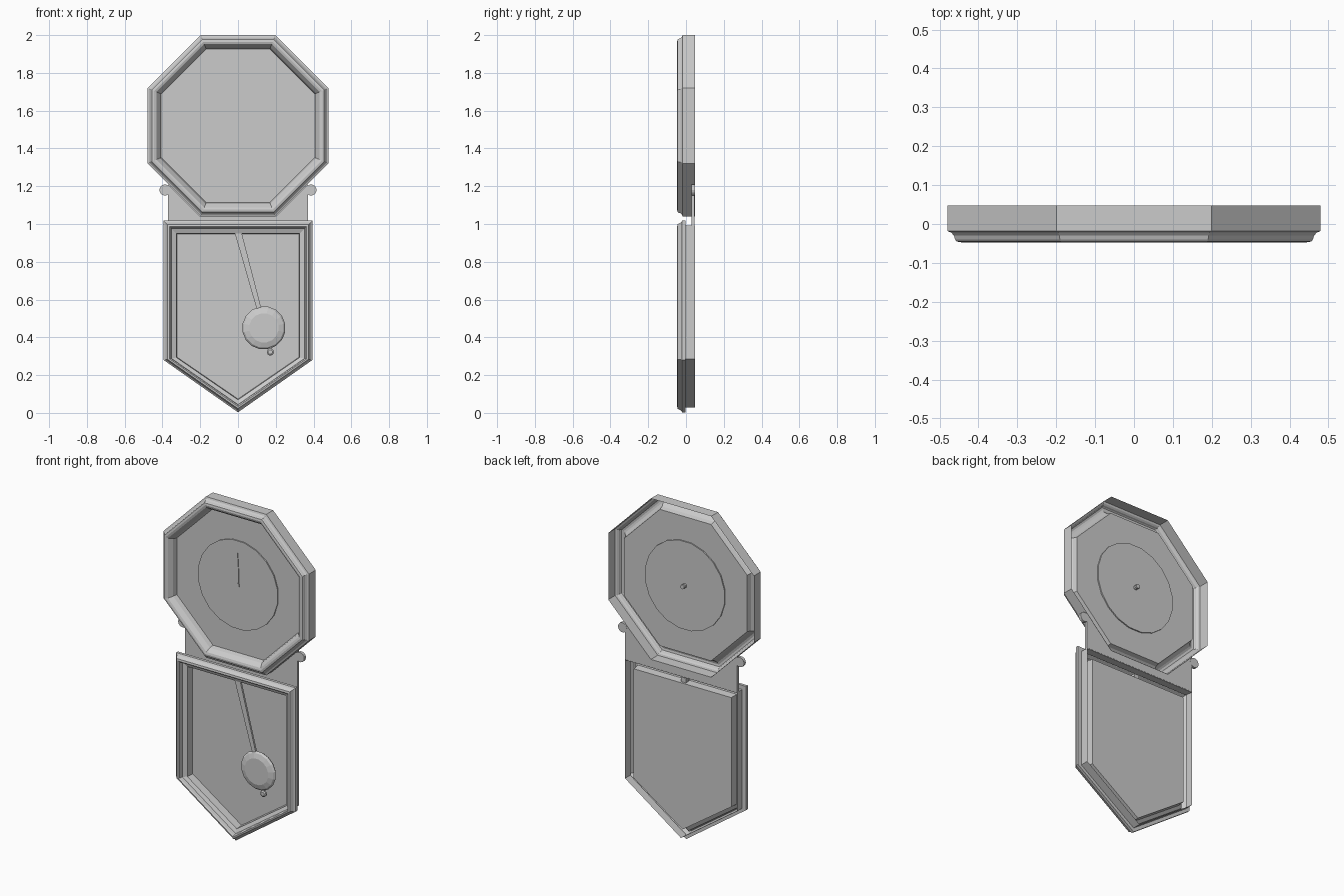
import bpy, bmesh, math
from mathutils import Vector

if "Cube" in bpy.data.objects:
    bpy.data.objects.remove(bpy.data.objects["Cube"])


def loft(name, loops, cap_first=True, cap_last=True, smooth=False):
    """Skin a list of closed rings; optionally cap the ends."""
    bm = bmesh.new()
    rings = [[bm.verts.new(p) for p in loop] for loop in loops]
    n = len(rings[0])
    for a, b in zip(rings, rings[1:]):
        for i in range(n):
            j = (i + 1) % n
            bm.faces.new((a[i], b[i], b[j], a[j]))
    if cap_first:
        bm.faces.new(list(reversed(rings[0])))
    if cap_last:
        bm.faces.new(rings[-1])
    bmesh.ops.recalc_face_normals(bm, faces=bm.faces)
    me = bpy.data.meshes.new(name)
    bm.to_mesh(me)
    bm.free()
    ob = bpy.data.objects.new(name, me)
    bpy.context.collection.objects.link(ob)
    if smooth:
        bpy.context.view_layer.objects.active = ob
        ob.select_set(True)
        bpy.ops.object.shade_smooth_by_angle(angle=math.radians(20))
        ob.select_set(False)
    return ob


def octagon(d):
    """Head outline inset by d."""
    r = (AP - d) / math.cos(math.pi / 8)
    return [(r * math.cos(math.pi / 8 + i * math.pi / 4),
             CZ + r * math.sin(math.pi / 8 + i * math.pi / 4)) for i in range(8)]


def house(d):
    """Pointed lower case outline inset by d."""
    x, top, corner, tip = .394 - d, 1.018 - d, .28 + .2 * d, .003 + .98 * d
    return [(-x, top), (-x, corner), (0, tip), (x, corner), (x, top)]


def moulding(name, outline, profile):
    """Sweep (inset, y) profile round the outline, open at the back, panel inside."""
    return loft(name, [[(x, y, z) for x, z in outline(d)] for d, y in profile],
                cap_first=False)


def plate(name, outline, y0, y1):
    return loft(name, [[(x, y, z) for x, z in outline] for y in (y0, y1)])


def turned(name, x, z, profile, sides, smooth=True):
    """Lathe (radius, y) profile about an axis along y."""
    ang = [2 * math.pi * (i + .5) / sides - math.pi / 2 for i in range(sides)]
    return loft(name, [[(x + r * math.cos(t), y, z + r * math.sin(t)) for t in ang]
                       for r, y in profile], smooth=smooth)


# octagonal head with its face panel
CZ, AP = 1.52, 0.48
moulding("head_frame", octagon, [
    (0, .047), (0, -.018), (.010, -.022), (.017, -.030), (.020, -.040),
    (.024, -.045), (.036, -.047), (.048, -.043), (.066, -.020), (.073, .005)])

# dial, pin and hand
turned("dial", 0, CZ, [(.265, -.002), (.265, .012)], 20, smooth=False)
turned("center_pin", 0, CZ, [(.013, -.007), (.013, .035)], 10)
plate("hand", [(-.008, CZ), (.008, CZ), (.007, CZ + .09), (.001, CZ + .19),
               (-.001, CZ + .19), (-.007, CZ + .09)], -.006, -.001)

# neck plate cut to the underside of the head, with round ears
plate("neck_plate", [(-.37, .99), (.37, .99), (.37, 1.21), (.2, 1.04),
                     (-.2, 1.04), (-.37, 1.21)], .030, .046)
for side, label in ((-1, "left"), (1, "right")):
    turned(label + "_ear", side * .387, 1.18, [(.029, .030), (.029, .047)], 14)

# lower case with door moulding, back walls and deep-set panel
moulding("lower_case", house, [
    (.025, .047), (.025, -.003), (0, -.003), (0, -.020), (.009, -.026),
    (.015, -.037), (.020, -.045), (.032, -.047), (.038, -.042),
    (.042, -.022), (.068, -.012), (.072, .033)])

# pendulum: tilted rod, domed bob, tip and pivot block
top, low = Vector((-.002, .965)), Vector((.172, .33))
d = (low - top).normalized()
s = Vector((-d.y, d.x)) * .018
plate("pendulum_rod", [top - s, low - s * .5, low + s * .5, top + s], -.008, .004)
turned("pendulum_bob", .137, .45, [(.080, .016), (.108, .008), (.115, -.003),
                                   (.106, -.013), (.078, -.022)], 16, smooth=False)
turned("pendulum_tip", .171, .322, [(.012, .007), (.019, .002), (.019, -.008),
                                    (.012, -.013)], 10)
plate("pivot_block", [(-.016, .945), (.016, .945), (.016, .975), (-.016, .975)],
      -.008, .022)
